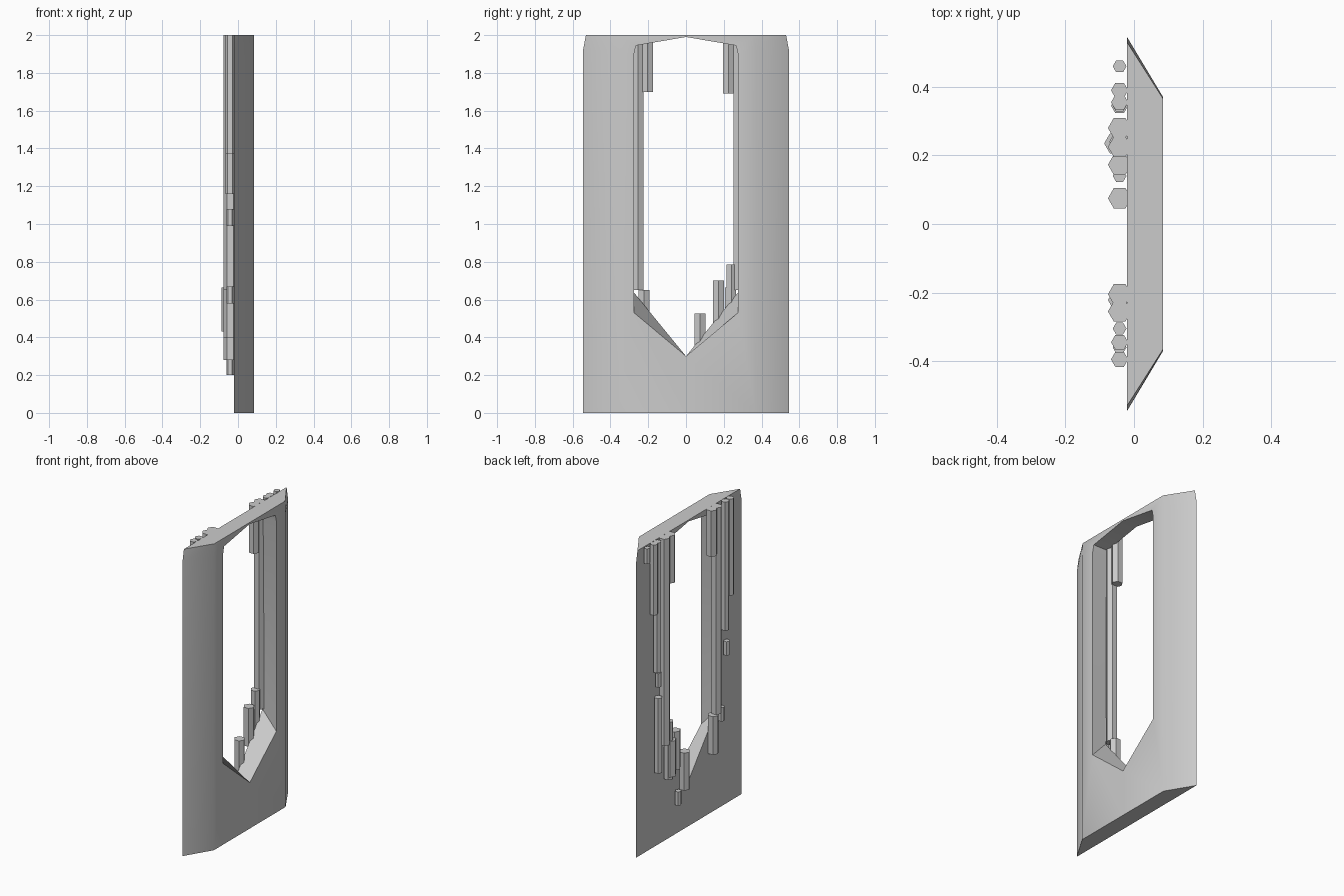
import bpy, bmesh
from math import radians, cos, sin, pi

if "Cube" in bpy.data.objects:
    bpy.data.objects.remove(bpy.data.objects["Cube"])

BACK, FRONT = -0.02, 0.085

# Half outlines as (y, z), running from top centre to bottom centre
outer_back = [(0, 2), (0.53, 2), (0.545, 1.92), (0.545, 0), (0, 0)]
outer_front = [(0, 2), (0.365, 2), (0.37, 1.92), (0.37, 0), (0, 0)]
hole_front = [(0, 1.99), (0.265, 1.945), (0.275, 1.90), (0.275, 0.53), (0, 0.30)]
hole_back = [(0, 1.99), (0.265, 1.945), (0.275, 1.90), (0.282, 0.645), (0, 0.30)]


def ring(bm, half, x):
    """Closed vertex ring from a half outline mirrored across y = 0."""
    pts = half + [(-y, z) for y, z in half[-2:0:-1]]
    return [bm.verts.new((x, y, z)) for y, z in pts]


def bridge(bm, a, b):
    n = len(a)
    for i in range(n):
        j = (i + 1) % n
        bm.faces.new((a[i], a[j], b[j], b[i]))


def finish(bm, name):
    bmesh.ops.recalc_face_normals(bm, faces=bm.faces)
    mesh = bpy.data.meshes.new(name)
    bm.to_mesh(mesh)
    bm.free()
    ob = bpy.data.objects.new(name, mesh)
    bpy.context.collection.objects.link(ob)
    return ob


# Bevelled panel with a pointed window opening
bm = bmesh.new()
rings = [ring(bm, outer_back, BACK), ring(bm, outer_front, FRONT),
         ring(bm, hole_front, FRONT), ring(bm, hole_back, BACK)]
for k in range(4):
    bridge(bm, rings[k], rings[(k + 1) % 4])
panel = finish(bm, "window_panel")
bpy.context.view_layer.objects.active = panel
panel.select_set(True)
bpy.ops.object.shade_smooth_by_angle(angle=radians(40))
panel.select_set(False)


# Hexagonal rods hanging on the back of the panel
def rod(y, r, z0, z1, x=-0.042):
    bm = bmesh.new()
    loops = [[bm.verts.new((x + r * cos(i * pi / 3), y + r * sin(i * pi / 3), z))
              for i in range(6)] for z in (z0, z1)]
    bridge(bm, *loops)
    for loop in loops:
        bm.faces.new(loop)
    finish(bm, "hex_rod")


BIG, MID, SMALL = 0.034, 0.025, 0.02
# Rods reaching the top edge: y, radius, lower end
for y, r, z0 in [(0.46, SMALL, 1.90), (0.39, MID, 1.54), (0.355, MID, 1.15),
                 (0.28, BIG, 0.65), (0.225, BIG, 1.69), (-0.205, BIG, 1.70),
                 (-0.255, BIG, 0.65), (-0.345, MID, 1.16), (-0.395, MID, 1.37)]:
    rod(y, r, z0, 2.0)

# Short separate rods: y, radius, lower end, upper end
for y, r, z0, z1 in [(0.345, SMALL, 1.05, 1.14), (0.345, MID, 0.49, 0.98),
                     (0.24, 0.03, 0.41, 0.785), (0.173, BIG, 0.45, 0.70),
                     (0.14, SMALL, 0.20, 0.29), (0.075, BIG, 0.28, 0.525),
                     (-0.222, BIG, 0.40, 0.65), (-0.36, SMALL, 0.99, 1.08),
                     (-0.305, SMALL, 0.58, 0.67)]:
    rod(y, r, z0, z1)
rod(0.235, BIG, 0.43, 0.665, -0.053)
